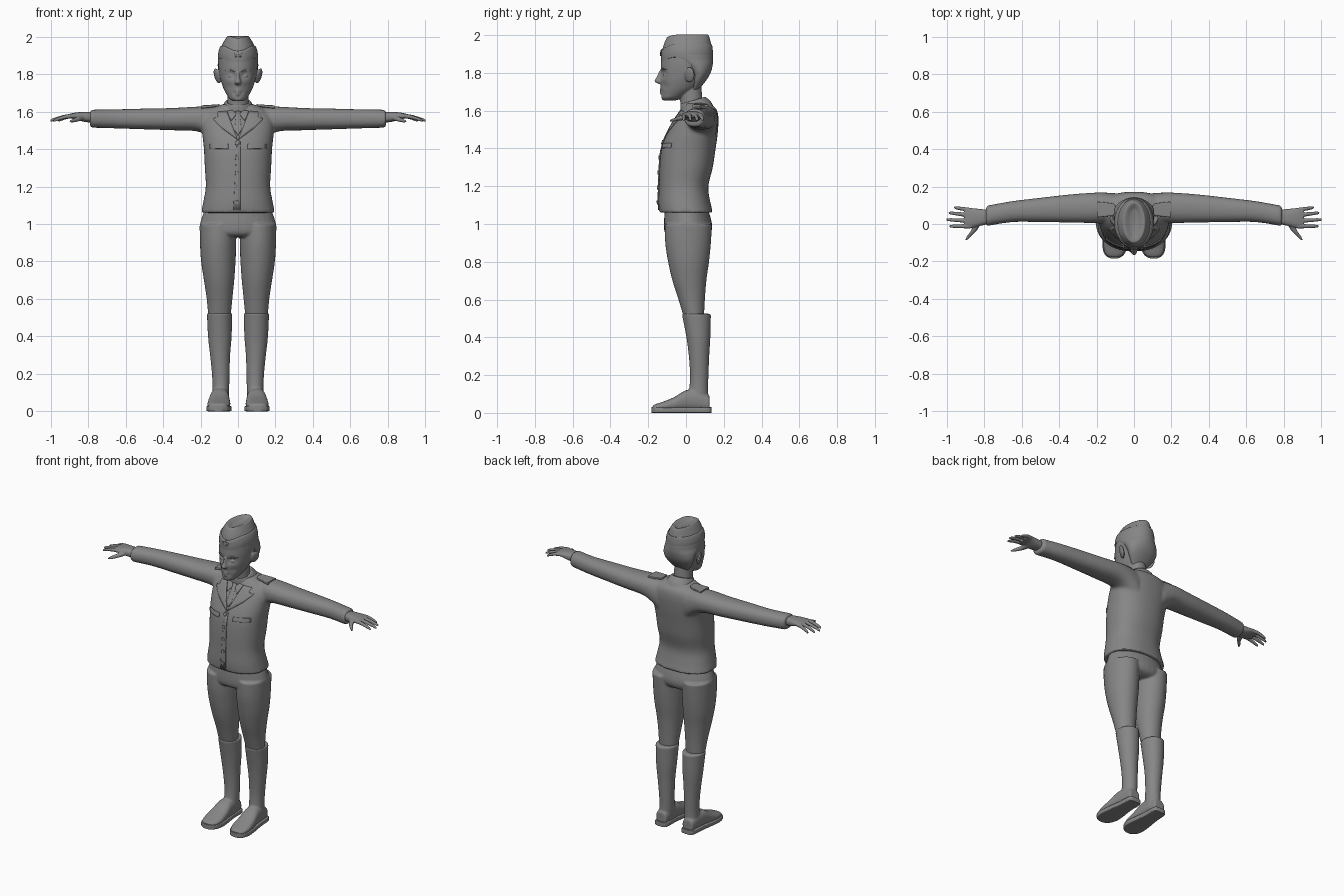
import bpy, bmesh, math
from mathutils import Matrix, Vector, Euler

old = bpy.data.objects.get("Cube")
if old:
    bpy.data.objects.remove(old, do_unlink=True)

grey = bpy.data.materials.new("plain grey")
grey.use_nodes = True
grey.diffuse_color = (.24, .24, .24, 1)
grey.node_tree.nodes["Principled BSDF"].inputs["Base Color"].default_value = grey.diffuse_color

AXES = {"x": (0, 1, 2), "y": (1, 0, 2), "z": (2, 0, 1)}
SIDES = {"left": 1, "right": -1}


def spline(rows, steps):
    """Smoothly interpolate the cross-section rows."""
    out = []
    last = len(rows) - 1
    for i in range(last):
        quad = (rows[max(i - 1, 0)], rows[i], rows[i + 1], rows[min(i + 2, last)])
        for k in range(steps):
            t = k / steps
            out.append([b + t * (c - a + t * (2*a - 5*b + 4*c - d + t * (3*(b - c) + d - a))) / 2
                        for a, b, c, d in zip(*quad)])
    out.append(rows[last])
    return out


def loft(bm, axis, rows, side=1, power=2, count=32, steps=4):
    """Closed skin through rows of (position, low a, high a, low b, high b)."""
    rings = []
    for pos, a0, a1, b0, b1 in spline(rows, steps):
        ring = []
        for k in range(count):
            angle = math.tau * k / count
            c, s = math.cos(angle), math.sin(angle)
            c = math.copysign(abs(c) ** (2 / power), c)
            s = math.copysign(abs(s) ** (2 / power), s)
            point = Vector()
            values = (pos, (a0 + a1 + (a1 - a0) * c) / 2, (b0 + b1 + (b1 - b0) * s) / 2)
            for index, value in zip(AXES[axis], values):
                point[index] = value
            point.x *= side
            ring.append(bm.verts.new(point))
        rings.append(ring)
    for low, high in zip(rings, rings[1:]):
        for k in range(count):
            n = (k + 1) % count
            bm.faces.new((low[k], low[n], high[n], high[k]))
    bm.faces.new(rings[0])
    bm.faces.new(rings[-1])


def even(rows):
    """Rows of (height, half width, front, back) centred on the body."""
    return [(z, -w, w, front, back) for z, w, front, back in rows]


def ellipsoid(bm, place, size, turn=(0, 0, 0)):
    bmesh.ops.create_uvsphere(bm, u_segments=24, v_segments=16, radius=1,
                              matrix=Matrix.LocRotScale(Vector(place), Euler(turn), Vector(size)))


def make(name, bm, voxel=None, relax=4):
    bmesh.ops.recalc_face_normals(bm, faces=bm.faces)
    mesh = bpy.data.meshes.new(name)
    for face in bm.faces:
        face.smooth = True
    bm.to_mesh(mesh)
    bm.free()
    mesh.set_sharp_from_angle(angle=math.radians(40))
    mesh.materials.append(grey)
    obj = bpy.data.objects.new(name, mesh)
    bpy.context.collection.objects.link(obj)
    if voxel:
        fuse = obj.modifiers.new("fuse", "REMESH")
        fuse.mode, fuse.voxel_size, fuse.use_smooth_shade = "VOXEL", voxel, True
        soften = obj.modifiers.new("soften", "SMOOTH")
        soften.factor, soften.iterations = .5, relax
    return obj


def patch(name, outline, target, mirrored=True):
    """Thin plate with an (x, z) outline, laid onto the front of the target."""
    bm = bmesh.new()
    bm.faces.new([bm.verts.new((x, -.4, z)) for x, z in outline])
    bmesh.ops.triangulate(bm, faces=bm.faces[:])
    bmesh.ops.subdivide_edges(bm, edges=bm.edges[:], cuts=5, use_grid_fill=True)
    obj = make(name, bm)
    if mirrored:
        obj.modifiers.new("mirror", "MIRROR").use_mirror_merge = False
    wrap = obj.modifiers.new("wrap", "SHRINKWRAP")
    wrap.target, wrap.wrap_method, wrap.wrap_mode = target, "PROJECT", "ABOVE_SURFACE"
    wrap.use_project_y, wrap.offset = True, .002
    thick = obj.modifiers.new("thickness", "SOLIDIFY")
    thick.thickness, thick.offset = .007, 0
    return obj


def disc(x, z, radius, count, inner=1):
    return [(x + r * math.sin(a), z + r * math.cos(a)) for k in range(count)
            for a, r in [(math.tau * k / count, radius * (inner if k % 2 else 1))]]


# Jacket: body and both sleeves fused
bm = bmesh.new()
loft(bm, "z", even([(1.06, .197, -.142, .143), (1.12, .185, -.146, .128), (1.2, .172, -.143, .118),
                    (1.3, .177, -.14, .142), (1.4, .182, -.13, .157), (1.48, .19, -.1, .168),
                    (1.56, .19, -.055, .172), (1.61, .15, -.02, .16), (1.64, .08, -.01, .12)]),
     power=2.3, count=48)
for side in SIDES.values():
    loft(bm, "x", [(.1, .01, .165, 1.42, 1.625), (.2, .005, .168, 1.49, 1.627), (.35, .008, .157, 1.5, 1.619),
                   (.5, .01, .14, 1.505, 1.616), (.65, .01, .122, 1.51, 1.612), (.79, -.012, .097, 1.514, 1.61)],
         side, power=2.3)
jacket = make("jacket", bm, .009, 6)

# Trousers: hips and both legs fused
bm = bmesh.new()
loft(bm, "z", even([(1.1, .17, -.11, .11), (1.0, .203, -.117, .138),
                    (.95, .2, -.11, .13), (.93, .17, -.08, .1)]))
for side in SIDES.values():
    loft(bm, "z", [(1.0, .01, .204, -.112, .138), (.9, .01, .203, -.11, .132), (.8, .013, .197, -.095, .122),
                   (.7, .02, .182, -.072, .108), (.6, .03, .167, -.04, .1), (.5, .04, .158, -.01, .095)], side)
make("trousers", bm, .006, 5)

# Boots, soles, hands and shoulder boards
for label, side in SIDES.items():
    bm = bmesh.new()
    loft(bm, "z", [(.525, .03, .166, -.022, .132), (.4, .034, .16, .002, .129), (.3, .042, .149, .015, .123),
                   (.2, .045, .139, .021, .119), (.12, .047, .136, .016, .117), (.04, .05, .14, 0, .12)], side)
    loft(bm, "y", [(.125, .06, .135, .01, .09), (.06, .05, .143, .01, .12), (0, .047, .15, .01, .12),
                   (-.06, .042, .16, .01, .085), (-.12, .042, .163, .01, .06), (-.165, .06, .15, .01, .045),
                   (-.178, .085, .125, .015, .035)], side, power=2.5)
    make(label + "_boot", bm, .006)
    bm = bmesh.new()
    loft(bm, "y", [(.135, .075, .12, 0, .03), (.12, .053, .142, 0, .03), (.03, .05, .15, 0, .03),
                   (-.06, .038, .164, 0, .03), (-.12, .036, .168, 0, .03), (-.165, .055, .155, 0, .03),
                   (-.183, .085, .125, 0, .03)], side, power=8)
    make(label + "_sole", bm)

    bm = bmesh.new()
    loft(bm, "x", [(.76, .005, .075, 1.54, 1.595), (.82, -.01, .08, 1.545, 1.598),
                   (.87, -.02, .085, 1.56, 1.594), (.905, -.02, .085, 1.562, 1.586)], side, power=2.5)
    for base, tip, reach in [(.074, .088, .96), (.046, .06, .99), (.016, .024, 1.003), (-.012, -.012, .985)]:
        rows = []
        for t, r in [(0, .012), (.4, .011), (.8, .009), (.95, .007), (1, .003)]:
            x, y, z = .87 + t * (reach - .87), base + t * (tip - base), 1.577 - .027 * t * t
            rows.append((x, y - r, y + r, z - r, z + r))
        loft(bm, "x", rows, side, count=16)
    loft(bm, "y", [(.02, .81, .86, 1.552, 1.585), (-.03, .835, .868, 1.548, 1.574),
                   (-.065, .868, .892, 1.542, 1.56), (-.085, .89, .9, 1.543, 1.552)], side, count=16)
    make(label + "_hand", bm, .0035, 3)

    bm = bmesh.new()
    loft(bm, "x", [(.1, .055, .095, 1.628, 1.64), (.115, .045, .11, 1.625, 1.638),
                   (.195, .035, .12, 1.615, 1.633)], side, power=6)
    make(label + "_shoulder_board", bm)

# Head: skull with pressed eye sockets and lips, then nose, neck and ears
bm = bmesh.new()
loft(bm, "z", even([(1.655, .025, -.122, -.05), (1.668, .045, -.131, -.02), (1.69, .06, -.132, .02),
                    (1.72, .076, -.134, .065), (1.76, .09, -.137, .1), (1.8, .099, -.135, .125),
                    (1.85, .104, -.132, .138), (1.9, .1, -.125, .137), (1.95, .08, -.09, .12),
                    (1.97, .05, -.05, .08)]), count=72, steps=8)
for x, z, radius, depth in [(.036, 1.795, .02, .013), (.045, 1.735, .02, .005), (0, 1.709, .01, -.006),
                            (0, 1.692, .01, -.006), (0, 1.678, .01, .004), (.022, 1.7, .008, .004)]:
    for v in bm.verts:
        if v.co.y < -.04:
            near = ((abs(v.co.x) - x) ** 2 + (v.co.z - z) ** 2) / radius ** 2
            v.co.y += depth * math.exp(-near)
loft(bm, "z", even([(1.81, .009, -.142, -.1), (1.78, .012, -.154, -.1),
                    (1.756, .019, -.167, -.1), (1.742, .016, -.146, -.1)]))
loft(bm, "z", even([(1.58, .07, -.015, .105), (1.64, .058, -.03, .09), (1.74, .055, -.035, .08)]))
for side in SIDES.values():
    ellipsoid(bm, (.111 * side, .018, 1.79), (.011, .029, .042), (-.15, .25 * side, -.45 * side))
    ellipsoid(bm, (.036 * side, -.111, 1.79), (.017, .012, .009))
head = make("head", bm, .004, 2)

# Hair shell over the back and sides
bm = bmesh.new()
loft(bm, "z", even([(1.71, .05, .025, .066), (1.76, .088, .025, .107), (1.8, .104, .015, .13),
                    (1.84, .108, -.03, .141), (1.87, .107, -.1, .143), (1.9, .105, -.127, .141),
                    (1.93, .09, -.11, .13)]), count=48)
make("hair", bm)

# Boat-shaped cap with a turned-up flap, dipping towards the forehead
for name, rows in {
        "cap": [(1.89, .103, -.126, .138), (1.93, .096, -.126, .136), (1.965, .08, -.12, .13),
                (1.993, .064, -.106, .122), (2.002, .052, -.095, .112), (1.985, .02, -.06, .08)],
        "cap_flap": [(1.885, .106, -.13, .142), (1.915, .105, -.132, .142),
                     (1.948, .094, -.13, .138), (1.95, .08, -.12, .13)]}.items():
    bm = bmesh.new()
    loft(bm, "z", even(rows), count=48)
    for v in bm.verts:
        v.co.z -= 5 * max(0, -.05 - v.co.y) ** 2
    obj = make(name, bm)
patch("cap_star", disc(0, 1.905, .02, 10, .42), obj, False)
patch("eyebrows", [(.016, 1.812), (.042, 1.825), (.068, 1.816), (.042, 1.817)], head)

# Collar around the neck
bm = bmesh.new()
loft(bm, "z", even([(1.61, .105, -.03, .145), (1.64, .085, -.03, .13),
                    (1.67, .068, -.03, .105), (1.672, .06, -.025, .098)]))
for v in bm.verts:
    v.co.z += .3 * (v.co.y - .1)
make("collar", bm)

# Jacket front details
patch("lapels", [(.003, 1.45), (.085, 1.51), (.135, 1.56), (.105, 1.57), (.11, 1.595), (.06, 1.6)], jacket)
patch("shirt_collar", [(.008, 1.585), (.035, 1.55), (.058, 1.6), (.03, 1.605)], jacket)
patch("necktie", [(-.012, 1.6), (.012, 1.6), (.009, 1.575), (.018, 1.5), (0, 1.47),
                  (-.018, 1.5), (-.009, 1.575)], jacket, False)
patch("chest_pockets", [(.05, 1.4), (.148, 1.402), (.148, 1.427), (.05, 1.425)], jacket)
patch("placket", [(-.025, 1.075), (.012, 1.075), (.012, 1.44), (-.005, 1.45)], jacket, False)
for k in range(5):
    bm = bmesh.new()
    button = patch("button", disc(-.006, 1.43 - .079 * k, .011, 12), jacket, False)
    button.modifiers["wrap"].offset = .006
    bm.free()
